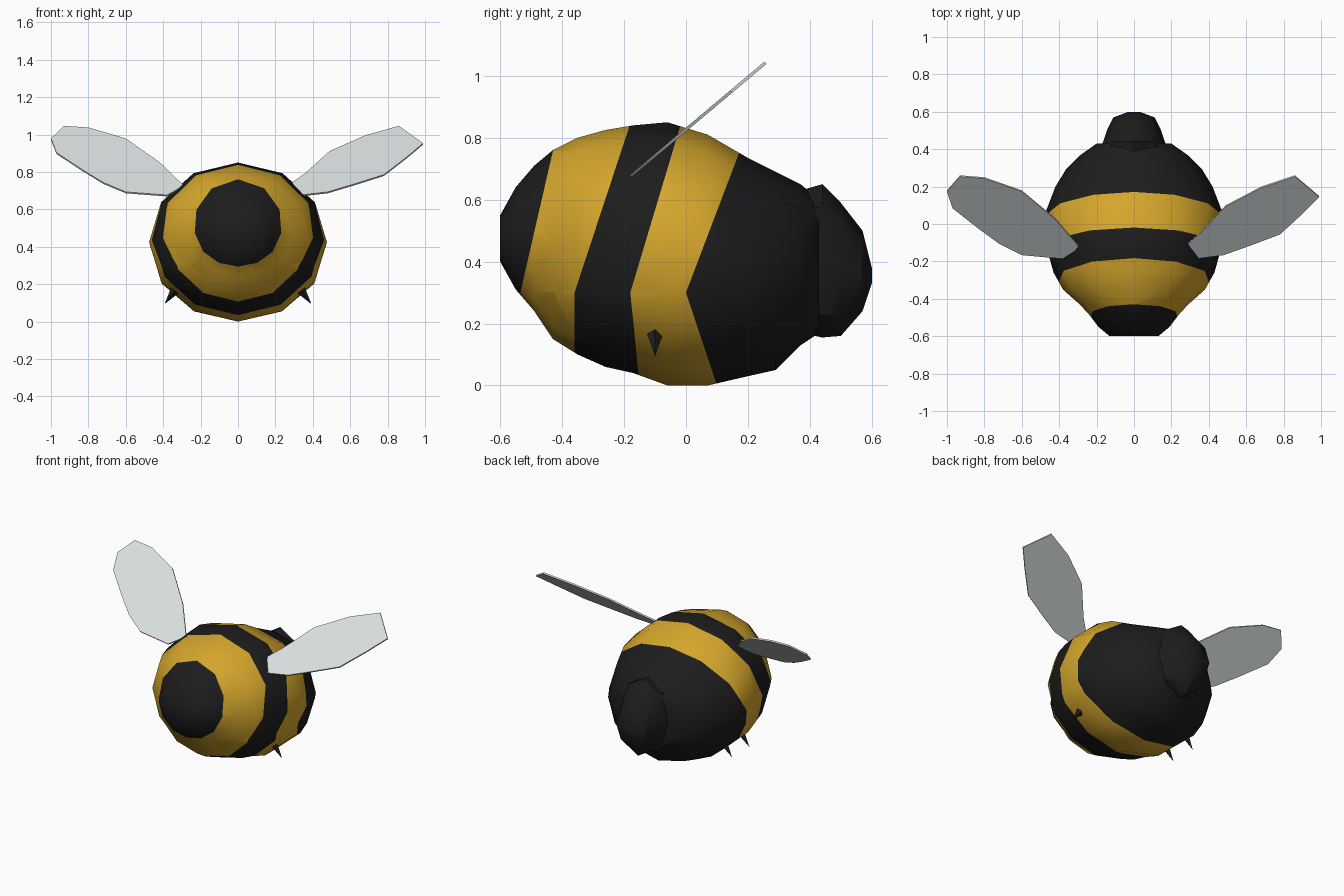
import bpy, bmesh, math
from mathutils import Vector

cube = bpy.data.objects.get("Cube")
if cube:
    bpy.data.objects.remove(cube)


def material(name, rgb):
    m = bpy.data.materials.new(name)
    m.use_nodes = True
    m.diffuse_color = (*rgb, 1)
    bsdf = m.node_tree.nodes["Principled BSDF"]
    bsdf.inputs["Base Color"].default_value = (*rgb, 1)
    bsdf.inputs["Roughness"].default_value = 1
    return m


BLACK = material("soft black", (0.012, 0.012, 0.012))
YELLOW = material("honey yellow", (0.66, 0.38, 0.025))
WING = material("pale wing grey", (0.69, 0.74, 0.74))


def finish(bm, name, mats, angle=40):
    bmesh.ops.recalc_face_normals(bm, faces=bm.faces[:])
    mesh = bpy.data.meshes.new(name)
    bm.to_mesh(mesh)
    bm.free()
    for m in mats:
        mesh.materials.append(m)
    ob = bpy.data.objects.new(name, mesh)
    bpy.context.collection.objects.link(ob)
    bpy.ops.object.select_all(action="DESELECT")
    ob.select_set(True)
    bpy.context.view_layer.objects.active = ob
    bpy.ops.object.shade_smooth_by_angle(angle=math.radians(angle))


def loft(profile, sides=12):
    """Elliptical rings along y; each row is y, bottom z, top z, half width."""
    bm = bmesh.new()
    rings = []
    for y, low, high, wide in profile:
        ring = []
        for i in range(sides):
            a = math.tau * i / sides - math.pi / 2
            ring.append(bm.verts.new((wide * math.cos(a), y,
                        (low + high) / 2 + (high - low) / 2 * math.sin(a))))
        rings.append(ring)
    for r, s in zip(rings, rings[1:]):
        for i in range(sides):
            j = (i + 1) % sides
            bm.faces.new((r[i], r[j], s[j], s[i]))
    bm.faces.new(rings[0])
    bm.faces.new(rings[-1])
    return bm


# Striped body with the dark face at the front
body = loft([(-0.60, 0.40, 0.55, 0.13), (-0.55, 0.31, 0.64, 0.19),
             (-0.49, 0.24, 0.71, 0.235), (-0.43, 0.15, 0.76, 0.29),
             (-0.35, 0.10, 0.80, 0.38), (-0.26, 0.06, 0.825, 0.43),
             (-0.17, 0.04, 0.84, 0.455), (-0.06, 0.0, 0.85, 0.475),
             (0.07, 0.0, 0.81, 0.47), (0.20, 0.03, 0.735, 0.42),
             (0.29, 0.05, 0.69, 0.365), (0.37, 0.13, 0.65, 0.285),
             (0.43, 0.17, 0.60, 0.20)])

# Stripe edges bend at one height: y at the ground, at the bend, near the top
BEND, TOP = 0.3, 0.8
EDGES = [(-0.54, -0.535, -0.42), (-0.36, -0.36, -0.195),
         (-0.15, -0.18, -0.03), (0.10, 0.0, 0.19)]


def edge_y(edge, z):
    ground, bend, top = edge
    if z < BEND:
        return ground + (bend - ground) * z / BEND
    return bend + (top - bend) * (z - BEND) / (TOP - BEND)


def cut(faces, point, normal):
    geom = set(faces)
    for f in faces:
        geom.update(f.edges)
        geom.update(f.verts)
    bmesh.ops.bisect_plane(body, geom=list(geom), dist=1e-5,
                           plane_co=point, plane_no=normal)


cut(body.faces[:], (0, 0, BEND), (0, 0, 1))
for edge in EDGES:
    for upper, far in ((True, TOP), (False, 0)):
        half = [f for f in body.faces
                if (f.calc_center_median().z > BEND) == upper]
        start = Vector((0, edge[1], BEND))
        along = Vector((0, edge_y(edge, far), far)) - start
        cut(half, start, along.cross(Vector((1, 0, 0))).normalized())
for f in body.faces:
    c = f.calc_center_median()
    f.material_index = sum(c.y > edge_y(e, c.z) for e in EDGES) % 2
finish(body, "body", [BLACK, YELLOW])

# Blunt tail
tail = loft([(0.37, 0.17, 0.63, 0.20), (0.44, 0.155, 0.65, 0.165),
             (0.50, 0.16, 0.59, 0.145), (0.57, 0.24, 0.50, 0.11),
             (0.60, 0.33, 0.38, 0.03)], 8)
finish(tail, "tail", [BLACK])

# Thin leaf-shaped wings lying in a plane that rises towards the back
OUTLINES = {
    "left_wing": [(0.29, -0.10), (0.36, -0.04), (0.49, 0.10), (0.68, 0.20),
                  (0.86, 0.26), (0.99, 0.15), (0.90, 0.06), (0.78, -0.05),
                  (0.62, -0.11), (0.48, -0.16), (0.33, -0.18)],
    "right_wing": [(-0.29, -0.12), (-0.42, 0.03), (-0.60, 0.18), (-0.80, 0.25),
                   (-0.93, 0.26), (-1.0, 0.18), (-0.97, 0.09), (-0.83, -0.02),
                   (-0.72, -0.10), (-0.60, -0.16), (-0.38, -0.18)],
}
SLOPE = 0.84
THICK = Vector((0, -SLOPE, 1)).normalized() * 0.01
for name, outline in OUTLINES.items():
    bm = bmesh.new()
    sheet = bm.faces.new([bm.verts.new((x, y, 0.82 + SLOPE * y))
                          for x, y in outline])
    solid = bmesh.ops.extrude_face_region(bm, geom=[sheet],
                                          use_keep_orig=True)
    bmesh.ops.translate(bm, vec=THICK, verts=[
        v for v in solid["geom"] if isinstance(v, bmesh.types.BMVert)])
    finish(bm, name, [WING], 30)

# Tiny pointed legs poking out below the sides
for name, side, y in (("left_leg", 1, -0.10), ("right_front_leg", -1, -0.10),
                      ("right_back_leg", -1, 0.08)):
    bm = bmesh.new()
    bmesh.ops.create_cone(bm, cap_ends=True, segments=4, radius1=0.025,
                          radius2=0, depth=0.09)
    aim = Vector((side * 0.6, 0, -0.8)).to_track_quat("Z", "Y")
    for v in bm.verts:
        v.co = aim @ v.co + Vector((side * 0.365, y, 0.13))
    finish(bm, name, [BLACK], 20)
